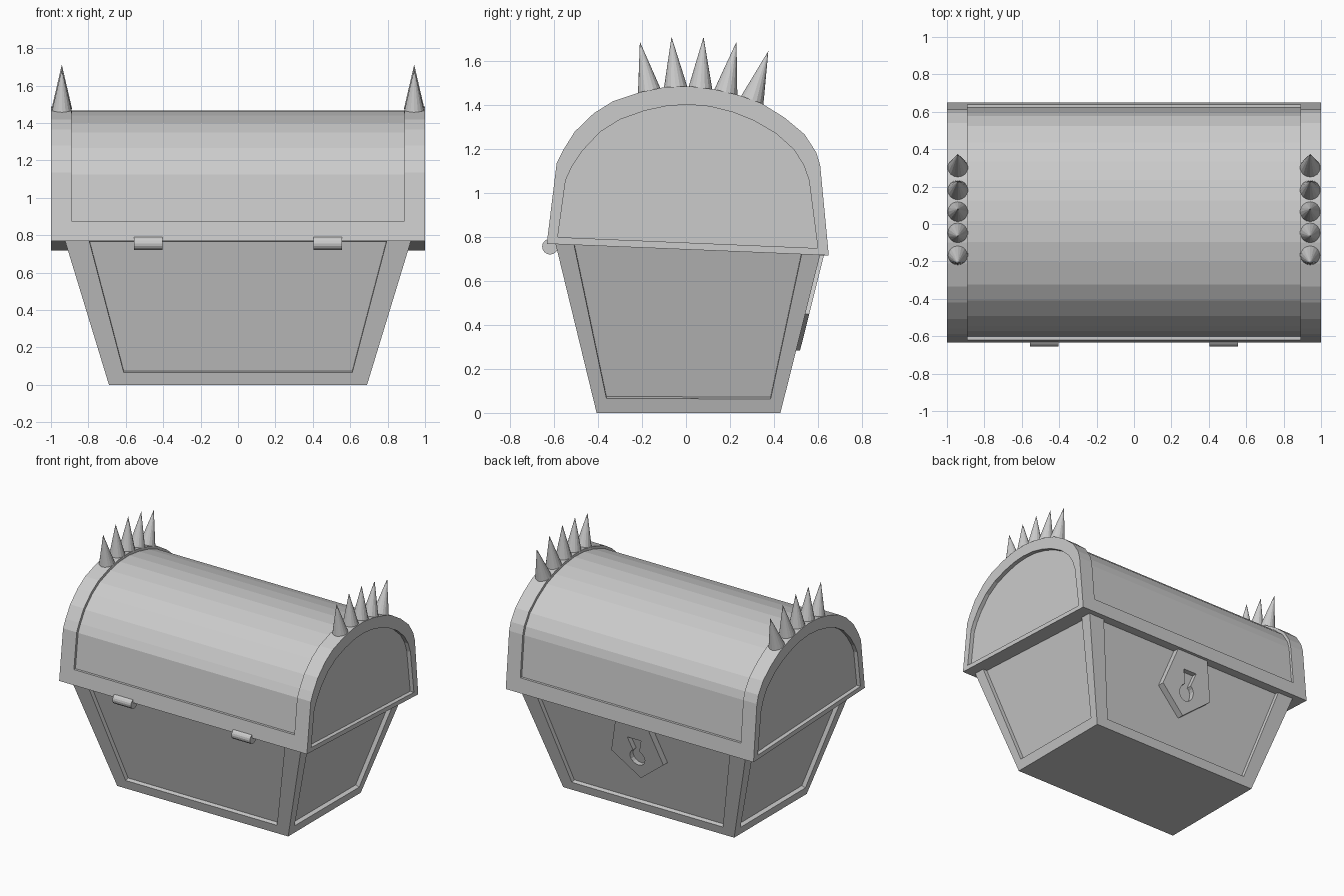
import bpy, bmesh, math
from mathutils import Vector

if "Cube" in bpy.data.objects:
    bpy.data.objects.remove(bpy.data.objects["Cube"])


def make_object(name, bm):
    bmesh.ops.recalc_face_normals(bm, faces=bm.faces)
    me = bpy.data.meshes.new(name)
    bm.to_mesh(me)
    bm.free()
    ob = bpy.data.objects.new(name, me)
    bpy.context.collection.objects.link(ob)
    return ob


def prism(name, profile, x0, x1, hole=None):
    """Extrude a (y, z) profile along x; with a hole profile it becomes a frame."""
    bm = bmesh.new()
    n = len(profile)

    def ring(p, x):
        return [bm.verts.new((x, y, z)) for y, z in p]

    def bridge(a, b):
        for i in range(n):
            j = (i + 1) % n
            bm.faces.new((a[i], a[j], b[j], b[i]))

    a, b = ring(profile, x0), ring(profile, x1)
    bridge(a, b)
    if hole:
        c, d = ring(hole, x0), ring(hole, x1)
        bridge(c, d)
        bridge(a, c)
        bridge(b, d)
    else:
        bm.faces.new(a)
        bm.faces.new(b)
    return make_object(name, bm)


# Tapered body with a recessed panel on each side
def body_corner(sx, front, z):
    y = -0.407 - 0.243 * z if front else 0.43 + 0.251 * z
    return Vector((sx * (0.69 + 0.305 * z), y, z))


low = [body_corner(s, f, 0) for s, f in ((-1, 1), (1, 1), (1, 0), (-1, 0))]
top = [body_corner(s, f, 0.785 if f else 0.735) for s, f in ((-1, 1), (1, 1), (1, 0), (-1, 0))]
bm = bmesh.new()
for i in range(4):
    j = (i + 1) % 4
    a, b, c, d = low[i], low[j], top[j], top[i]
    inward = -(b - a).cross(d - a).normalized() * 0.03

    def at(u, v):
        return a.lerp(b, u).lerp(d.lerp(c, u), v)

    inner = [at(0.07, 0.085), at(0.93, 0.085), at(0.93, 0.985), at(0.07, 0.985)]
    rings = [[bm.verts.new(p) for p in r] for r in
             ([a, b, c, d], inner, [p + inward for p in inner])]
    for r, s in zip(rings, rings[1:]):
        for k in range(4):
            m = (k + 1) % 4
            bm.faces.new((r[k], r[m], s[m], s[k]))
    bm.faces.new(rings[2])
bm.faces.new([bm.verts.new(p) for p in reversed(low)])
bm.faces.new([bm.verts.new(p) for p in top])
bmesh.ops.remove_doubles(bm, verts=bm.verts, dist=1e-5)
make_object("chest_body", bm)

# Lid arch profiles (y, z): outer trim, end panel opening, main shell
arch = [(-0.634, 0.77), (-0.589, 1.136), (-0.56, 1.195), (-0.507, 1.28), (-0.42, 1.364),
        (-0.334, 1.418), (-0.21, 1.46), (-0.098, 1.483), (0.016, 1.487), (0.13, 1.473),
        (0.243, 1.446), (0.343, 1.41), (0.448, 1.345), (0.54, 1.268), (0.593, 1.186),
        (0.611, 1.127), (0.65, 0.717)]
opening = [(-0.584, 0.80), (-0.548, 1.06), (-0.52, 1.12), (-0.47, 1.195), (-0.39, 1.28),
           (-0.30, 1.336), (-0.19, 1.375), (-0.09, 1.397), (0.007, 1.404), (0.11, 1.395),
           (0.21, 1.37), (0.31, 1.33), (0.41, 1.272), (0.49, 1.20), (0.535, 1.13),
           (0.56, 1.06), (0.60, 0.75)]
shell = [(0.01 + (y - 0.01) * 0.972, 0.745 + (z - 0.745) * 0.974) for y, z in arch]
prism("lid_shell", shell, -0.97, 0.97)
for side, tag in ((-1, "left"), (1, "right")):
    prism("lid_trim_" + tag, arch, side * 0.89, side * 1.0, opening)

# Straight bands along the lower lid edges
for p, q, s, tag in ((arch[0], arch[1], 1, "front"), (arch[-1], arch[-2], -1, "back")):
    t = 0.107 / (q[1] - p[1])
    e = (p[0] + (q[0] - p[0]) * t, p[1] + 0.107)
    prism("lid_band_" + tag, [p, e, (e[0] + s * 0.04, e[1]), (p[0] + s * 0.04, p[1])], -0.89, 0.89)

# Spikes over both lid trims: base (y, z), tip (y, z)
spikes = [(-0.165, 1.455, -0.21, 1.69), (-0.047, 1.475, -0.066, 1.712), (0.065, 1.475, 0.08, 1.712),
          (0.18, 1.455, 0.23, 1.69), (0.30, 1.42, 0.375, 1.648)]
for x in (-0.942, 0.942):
    for y0, z0, y1, z1 in spikes:
        base, tip = Vector((x, y0, z0)), Vector((x, y1, z1))
        axis = tip - base
        bpy.ops.mesh.primitive_cone_add(vertices=16, radius1=0.055, radius2=0, depth=axis.length,
                                        location=(base + tip) / 2,
                                        rotation=axis.to_track_quat('Z', 'Y').to_euler())
        bpy.context.object.name = "spike"

# Hinge barrels
for x in (-0.48, 0.48):
    bpy.ops.mesh.primitive_cylinder_add(vertices=16, radius=0.036, depth=0.15,
                                        location=(x, -0.619, 0.757), rotation=(0, math.pi / 2, 0))
    bpy.context.object.name = "hinge"


# Lock plate on the sloped back wall, with a keyhole cut into it
def plate(name, outline, d0, d1):
    bm = bmesh.new()
    rings = [[bm.verts.new((x, 0.43 + 0.251 * z + d, z)) for x, z in outline] for d in (d0, d1)]
    n = len(outline)
    for i in range(n):
        j = (i + 1) % n
        bm.faces.new((rings[0][i], rings[0][j], rings[1][j], rings[1][i]))
    bm.faces.new(rings[0])
    bm.faces.new(rings[1])
    return make_object(name, bm)


lock = plate("lock_plate", [(0, 0.285), (0.21, 0.45), (0.13, 0.72), (-0.13, 0.72), (-0.21, 0.45)],
             -0.04, 0.018)
hole = [(-0.055, 0.6), (0.055, 0.6)]
for i in range(15):
    a = math.radians(65 - i * (310 / 14))
    hole.append((0.06 * math.cos(a), 0.45 + 0.06 * math.sin(a)))
    if a < math.radians(-245):
        break
cutter = plate("keyhole_cutter", hole, -0.02, 0.06)
cutter.hide_render = True
cutter.hide_set(True)
cut = lock.modifiers.new("keyhole", 'BOOLEAN')
cut.operation = 'DIFFERENCE'
cut.object = cutter
cut.solver = 'EXACT'
